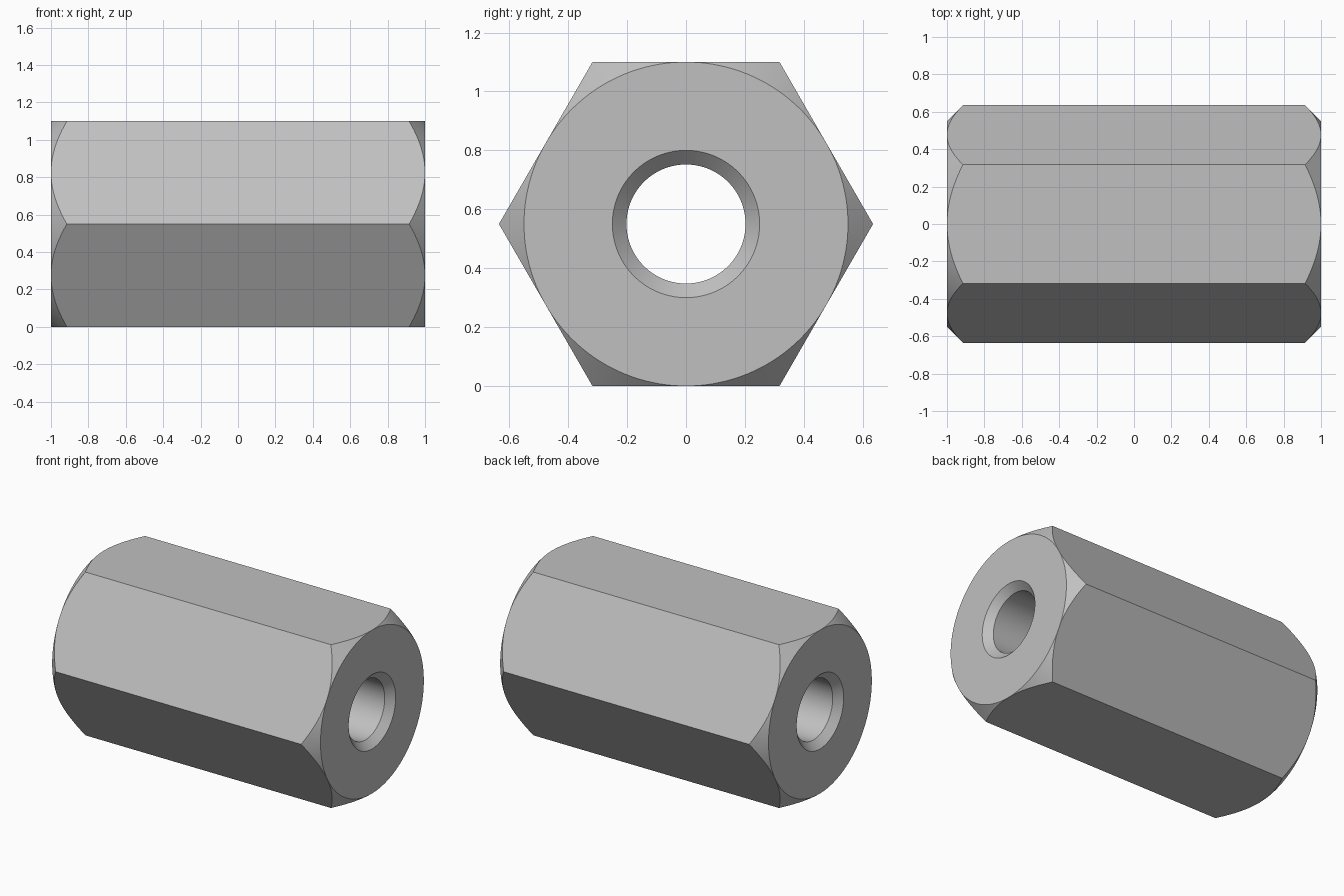
import bpy, bmesh
from math import cos, sin, pi, radians

cube = bpy.data.objects.get("Cube")
if cube:
    bpy.data.objects.remove(cube, do_unlink=True)

SEGMENTS = 144      # multiple of 12, so corners and flat centres get vertices
HALF = 1.0          # half length along x
APOTHEM = 0.55      # centre to flat
BORE = 0.202
MOUTH = 0.25        # countersink radius at the end faces

steel = bpy.data.materials.new("plain_steel_grey")
steel.use_nodes = True
colour = (0.53, 0.53, 0.53, 1)
steel.diffuse_color = colour
steel.node_tree.nodes["Principled BSDF"].inputs["Base Color"].default_value = colour


def hex_radius(a):
    return APOTHEM / cos(a % (pi / 3) - pi / 6)


def section(a):
    """Closed lengthwise outline (x, radius) of the wall at one angle."""
    r = hex_radius(a)
    end = [(HALF - (MOUTH - BORE), BORE),      # bore
           (HALF, MOUTH),                      # countersink
           (HALF, APOTHEM),                    # end face
           (HALF - (r - APOTHEM), r)]          # conical corner chamfer
    return end + [(-x, rad) for x, rad in reversed(end)]


# Sweep the outline around the x axis
bm = bmesh.new()
loops = []
for i in range(SEGMENTS):
    a = 2 * pi * i / SEGMENTS
    loops.append([bm.verts.new((x, r * cos(a), APOTHEM + r * sin(a)))
                  for x, r in section(a)])
for i, here in enumerate(loops):
    after = loops[(i + 1) % SEGMENTS]
    for j in range(len(here)):
        k = (j + 1) % len(here)
        bm.faces.new((here[j], here[k], after[k], after[j]))

# The chamfer vanishes at the centre of each flat
bmesh.ops.remove_doubles(bm, verts=bm.verts, dist=1e-5)
# Join the coplanar strips of each flat and end face
bmesh.ops.recalc_face_normals(bm, faces=bm.faces)

mesh = bpy.data.meshes.new("hex_spacer")
bm.to_mesh(mesh)
bm.free()
mesh.materials.append(steel)
body = bpy.data.objects.new("hex_spacer", mesh)
bpy.context.collection.objects.link(body)

# Smooth bore and chamfers, crisp edges elsewhere
bpy.context.view_layer.objects.active = body
body.select_set(True)
bpy.ops.object.shade_smooth_by_angle(angle=radians(30))
